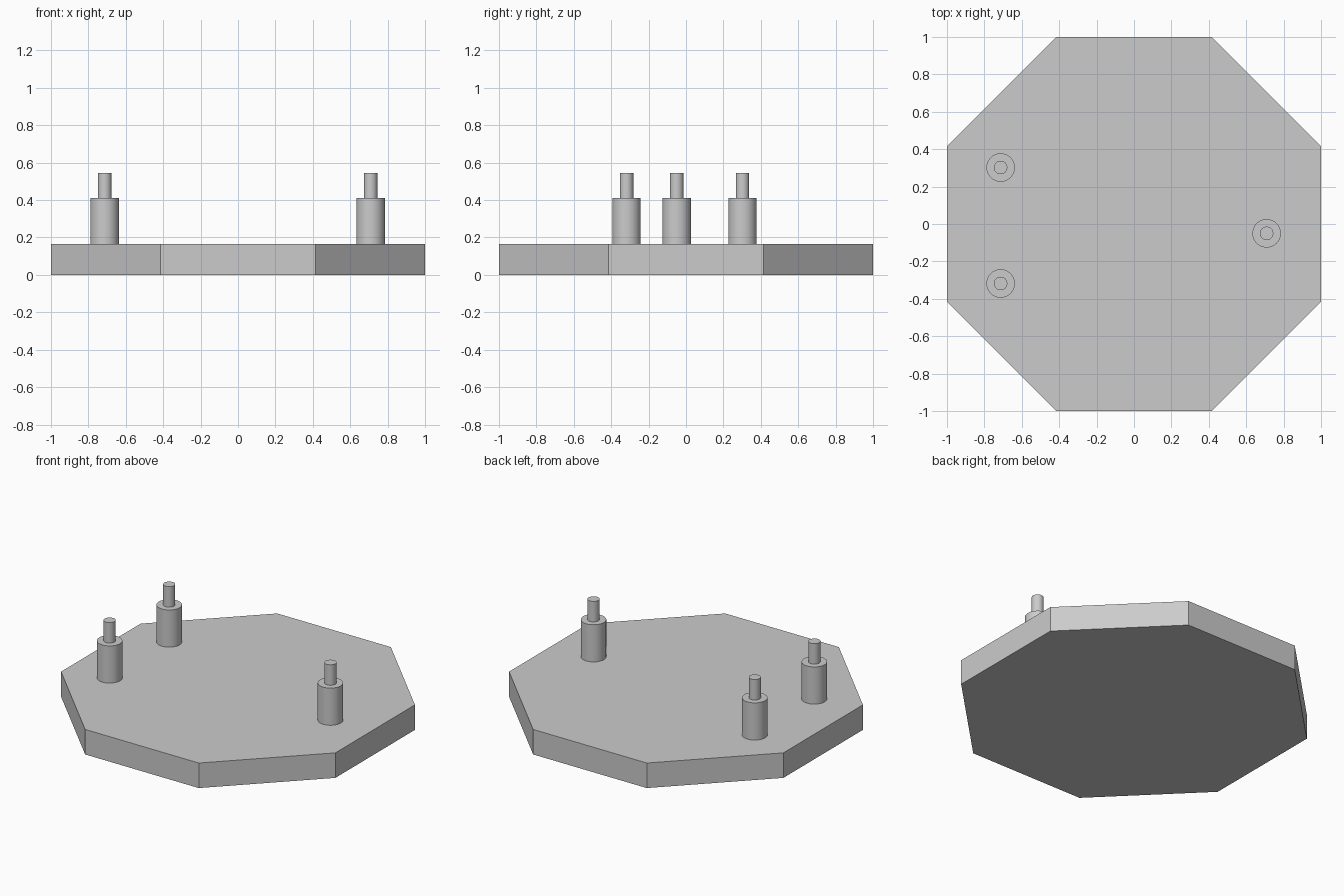
import bpy
import math

cube = bpy.data.objects.get("Cube")
if cube:
    bpy.data.objects.remove(cube, do_unlink=True)

# Single plain grey for the whole model
grey = bpy.data.materials.new("plain_grey")
grey.use_nodes = True
colour = (0.6, 0.6, 0.6, 1.0)
grey.diffuse_color = colour
grey.node_tree.nodes["Principled BSDF"].inputs["Base Color"].default_value = colour


def prism(name, sides, radius, x, y, bottom, top, turn=0.0, smooth=False):
    """Upright prism or cylinder between two heights."""
    bpy.ops.mesh.primitive_cylinder_add(
        vertices=sides, radius=radius, depth=top - bottom,
        location=(x, y, (bottom + top) / 2), rotation=(0, 0, turn))
    part = bpy.context.object
    part.name = name
    part.data.materials.append(grey)
    if smooth:
        bpy.ops.object.shade_smooth_by_angle(angle=math.radians(30))
    return part


PLATE_TOP, POST_TOP, PIN_TOP = 0.165, 0.41, 0.545

# Octagonal base plate, flat sides facing the axes
prism("base_plate", 8, 1 / math.cos(math.pi / 8), 0, 0, 0, PLATE_TOP, math.pi / 8)

# Three stepped posts: a wide barrel with a thin pin on top
posts = {"back_right": (-0.713, 0.302),
         "front_right": (-0.713, -0.318),
         "left": (0.709, -0.05)}
for side, (x, y) in posts.items():
    prism(side + "_post", 48, 0.076, x, y, PLATE_TOP, POST_TOP, smooth=True)
    prism(side + "_pin", 48, 0.036, x, y, POST_TOP, PIN_TOP, smooth=True)
